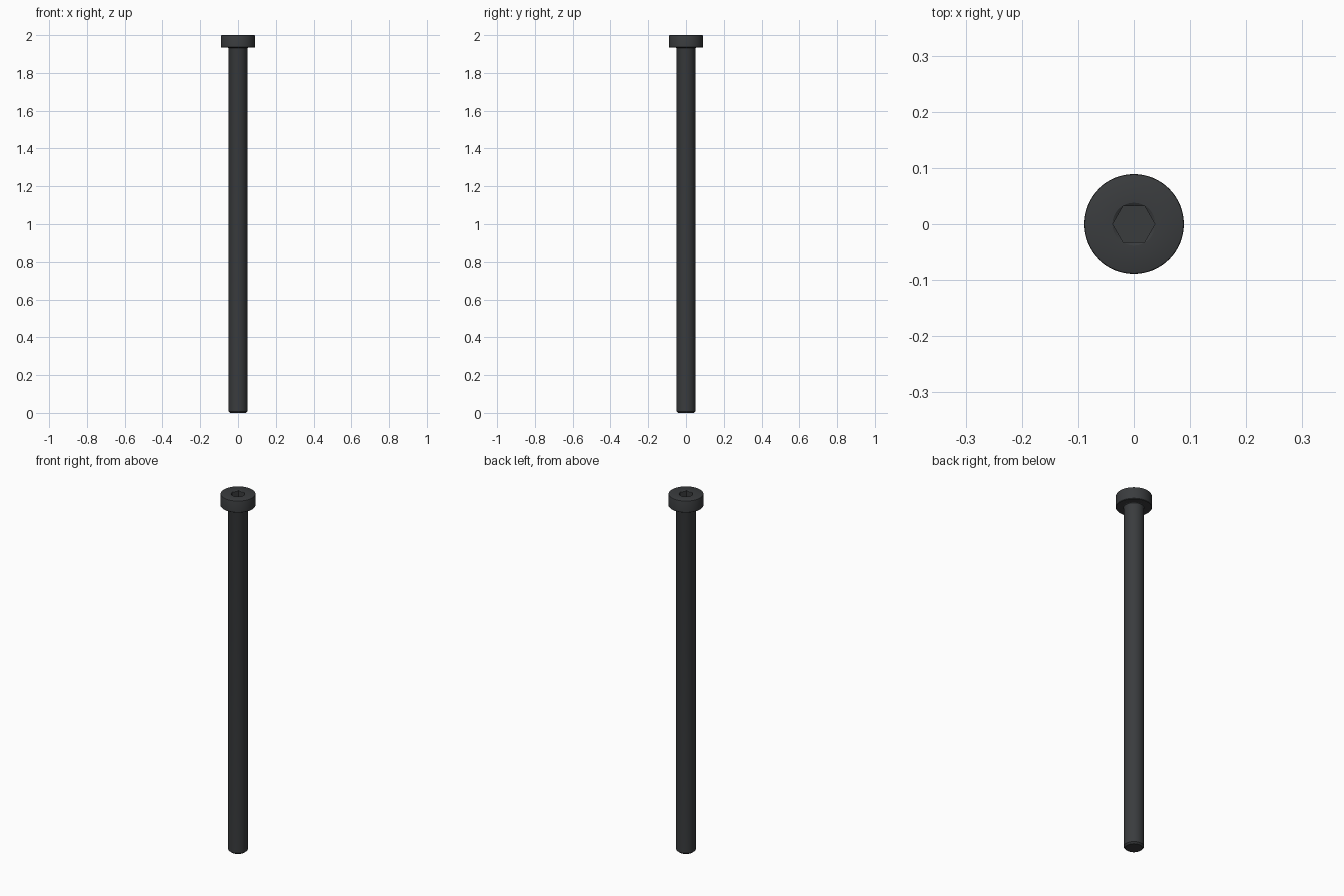
import bpy, bmesh, math

if "Cube" in bpy.data.objects:
    bpy.data.objects.remove(bpy.data.objects["Cube"])

SEG = 64


def make_object(name, bm):
    bmesh.ops.remove_doubles(bm, verts=bm.verts, dist=1e-6)
    bmesh.ops.recalc_face_normals(bm, faces=bm.faces)
    mesh = bpy.data.meshes.new(name)
    bm.to_mesh(mesh)
    bm.free()
    obj = bpy.data.objects.new(name, mesh)
    bpy.context.collection.objects.link(obj)
    return obj


def lathe(name, profile):
    bm = bmesh.new()
    verts = [bm.verts.new((r, 0, z)) for r, z in profile]
    edges = [bm.edges.new(pair) for pair in zip(verts, verts[1:])]
    bmesh.ops.spin(bm, geom=verts + edges, cent=(0, 0, 0), axis=(0, 0, 1),
                   angle=math.tau, steps=SEG, use_merge=True)
    return make_object(name, bm)


def hex_prism(name, radius, z0, z1):
    bm = bmesh.new()
    ring = [bm.verts.new((radius * math.cos(i * math.pi / 3),
                          radius * math.sin(i * math.pi / 3), z0)) for i in range(6)]
    face = bm.faces.new(ring)
    top = bmesh.ops.extrude_face_region(bm, geom=[face], use_keep_orig=True)["geom"]
    bmesh.ops.translate(bm, verts=[v for v in top if isinstance(v, bmesh.types.BMVert)],
                        vec=(0, 0, z1 - z0))
    return make_object(name, bm)


# Screw: chamfered tip, shank, small fillet, low cylindrical head
screw = lathe("cap_screw", [
    (0, 0), (0.042, 0), (0.05, 0.008), (0.05, 1.929), (0.051, 1.932), (0.054, 1.934),
    (0.087, 1.934), (0.089, 1.936), (0.089, 1.996), (0.088, 1.999), (0.086, 2.0), (0, 2.0)])

# Hex socket and its shallow conical lead-in
socket = hex_prism("socket_cutter", 0.0375, 1.965, 2.02)
slope = math.tan(math.radians(30))
lead_in = lathe("lead_in_cutter", [
    (0, 2 - 0.038 * slope), (0.038 + 0.01 / slope, 2.01), (0, 2.01)])

bpy.context.view_layer.objects.active = screw
screw.select_set(True)
for cutter in (socket, lead_in):
    mod = screw.modifiers.new("cut", "BOOLEAN")
    mod.operation = "DIFFERENCE"
    mod.solver = "EXACT"
    mod.object = cutter
    bpy.ops.object.modifier_apply(modifier=mod.name)
    bpy.data.objects.remove(cutter)

bpy.ops.object.shade_smooth_by_angle(angle=math.radians(30))

# Black oxide finish
mat = bpy.data.materials.new("black_oxide")
mat.diffuse_color = (0.042, 0.045, 0.048, 1)
mat.use_nodes = True
mat.node_tree.nodes["Principled BSDF"].inputs["Base Color"].default_value = mat.diffuse_color
screw.data.materials.clear()
screw.data.materials.append(mat)
